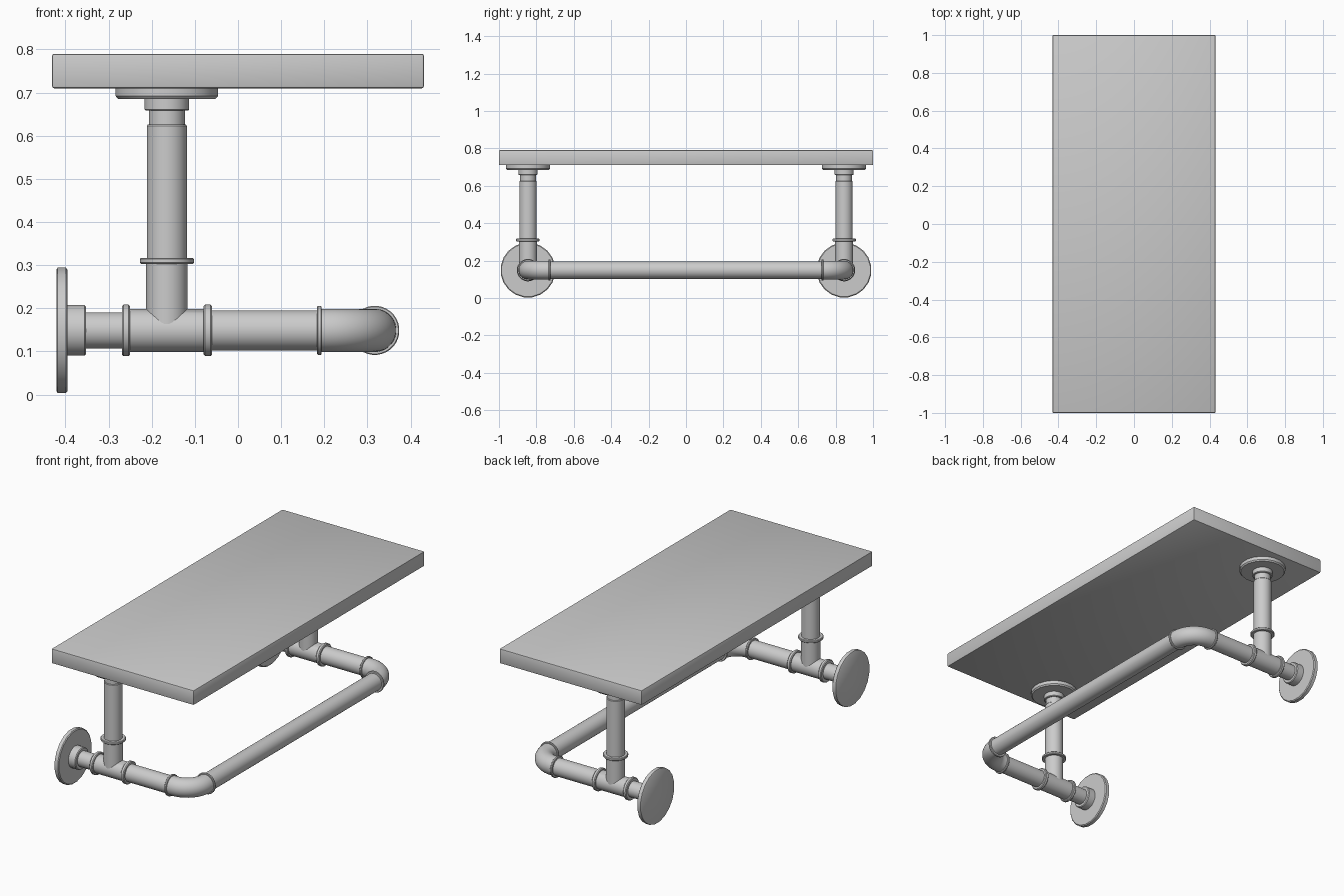
import bpy, bmesh, math
from mathutils import Vector

if "Cube" in bpy.data.objects:
    bpy.data.objects.remove(bpy.data.objects["Cube"])

PX, SY, PZ = -0.165, -0.845, 0.149   # post x, side y, pipe height
BX, BEND = 0.317, 0.11               # cross bar x, elbow bend radius


def finish(name, bm, mirror):
    bmesh.ops.recalc_face_normals(bm, faces=bm.faces)
    me = bpy.data.meshes.new(name)
    bm.to_mesh(me)
    bm.free()
    ob = bpy.data.objects.new(name, me)
    bpy.context.collection.objects.link(ob)
    bpy.ops.object.select_all(action='DESELECT')
    ob.select_set(True)
    bpy.context.view_layer.objects.active = ob
    bpy.ops.object.shade_smooth_by_angle(angle=math.radians(32))
    if mirror:
        mod = ob.modifiers.new("both_sides", 'MIRROR')
        mod.use_axis = (False, True, False)
        mod.use_mirror_merge = False
    return ob


def sweep(name, stations, sides=32, mirror=True):
    """Skin circular rings given as (centre, direction, radius)."""
    bm = bmesh.new()
    rings = []
    for c, d, r in stations:
        d = Vector(d)
        u = Vector((1, 0, 0)) if abs(d.z) > 0.9 else Vector((0, 0, 1))
        v = d.cross(u)
        angles = [2 * math.pi * (i + 0.5) / sides for i in range(sides)]
        rings.append([bm.verts.new(Vector(c) + r * (math.cos(a) * u + math.sin(a) * v))
                      for a in angles])
    for a, b in zip(rings, rings[1:]):
        for i in range(sides):
            j = (i + 1) % sides
            bm.faces.new((a[i], a[j], b[j], b[i]))
    bm.faces.new(rings[0])
    bm.faces.new(rings[-1])
    return finish(name, bm, mirror)


def along_x(name, profile, sides=32):
    return sweep(name, [((x, SY, PZ), (1, 0, 0), r) for x, r in profile], sides)


def along_z(name, profile, sides=32):
    return sweep(name, [((PX, SY, z), (0, 0, 1), r) for z, r in profile], sides)


def collar(a, b, r, base):
    """Raised band from a to b with softened rim."""
    e = (b - a) * 0.2
    return [(a, base), (a, r - e), (a + e, r), (b - e, r), (b, r - e), (b, base)]


# Shelf board
bm = bmesh.new()
bmesh.ops.create_cube(bm, size=1)
bmesh.ops.scale(bm, vec=(0.862, 2.0, 0.08), verts=bm.verts)
bmesh.ops.translate(bm, vec=(0, 0, 0.75), verts=bm.verts)
bmesh.ops.bevel(bm, geom=bm.edges[:], offset=0.005, segments=2, affect='EDGES', profile=0.5)
finish("shelf_board", bm, False)

# Wall flange and its hub
along_x("wall_flange", [(-0.421, 0.142), (-0.418, 0.147), (-0.399, 0.147), (-0.395, 0.142)], 20)
along_x("wall_flange_hub", [(-0.397, 0.059), (-0.356, 0.059), (-0.352, 0.055)])
along_x("wall_nipple", [(-0.36, 0.042), (-0.255, 0.042)])

# Tee: run with two collars, and upright branch
along_x("tee_run", collar(-0.269, -0.25, 0.06, 0.045) + [(-0.25, 0.05), (-0.08, 0.05)]
        + collar(-0.08, -0.06, 0.06, 0.05))
along_z("tee_branch", [(PZ, 0.048), (0.303, 0.048)] + collar(0.303, 0.317, 0.063, 0.048))

# Upright post with narrower neck and top flange
along_z("post_pipe", [(0.31, 0.0465), (0.623, 0.0465), (0.626, 0.044)])
along_z("post_neck", [(0.62, 0.042), (0.67, 0.042)])
along_z("shelf_flange_hub", [(0.658, 0.049), (0.661, 0.052), (0.69, 0.052)])
along_z("shelf_flange", [(0.685, 0.114), (0.692, 0.12), (0.711, 0.12)], 20)

# Side arm pipe
along_x("side_arm", [(-0.065, 0.0465), (0.19, 0.0465)])

# Elbow with a collar on each end
cx, cy = BX - BEND, SY + BEND
st = [((x, SY, PZ), (1, 0, 0), r) for x, r in
      collar(0.183, 0.194, 0.057, 0.046) + [(0.194, 0.05)]]
for i in range(13):
    a = math.pi / 2 * i / 12
    st.append(((cx + BEND * math.sin(a), cy - BEND * math.cos(a), PZ),
               (math.cos(a), math.sin(a), 0), 0.05))
st += [((BX, y, PZ), (0, 1, 0), r) for y, r in collar(cy, cy + 0.011, 0.057, 0.046)]
sweep("elbow", st)

# Front cross bar
sweep("cross_bar", [((BX, y, PZ), (0, 1, 0), 0.0465) for y in (cy + 0.005, -cy - 0.005)],
      mirror=False)
